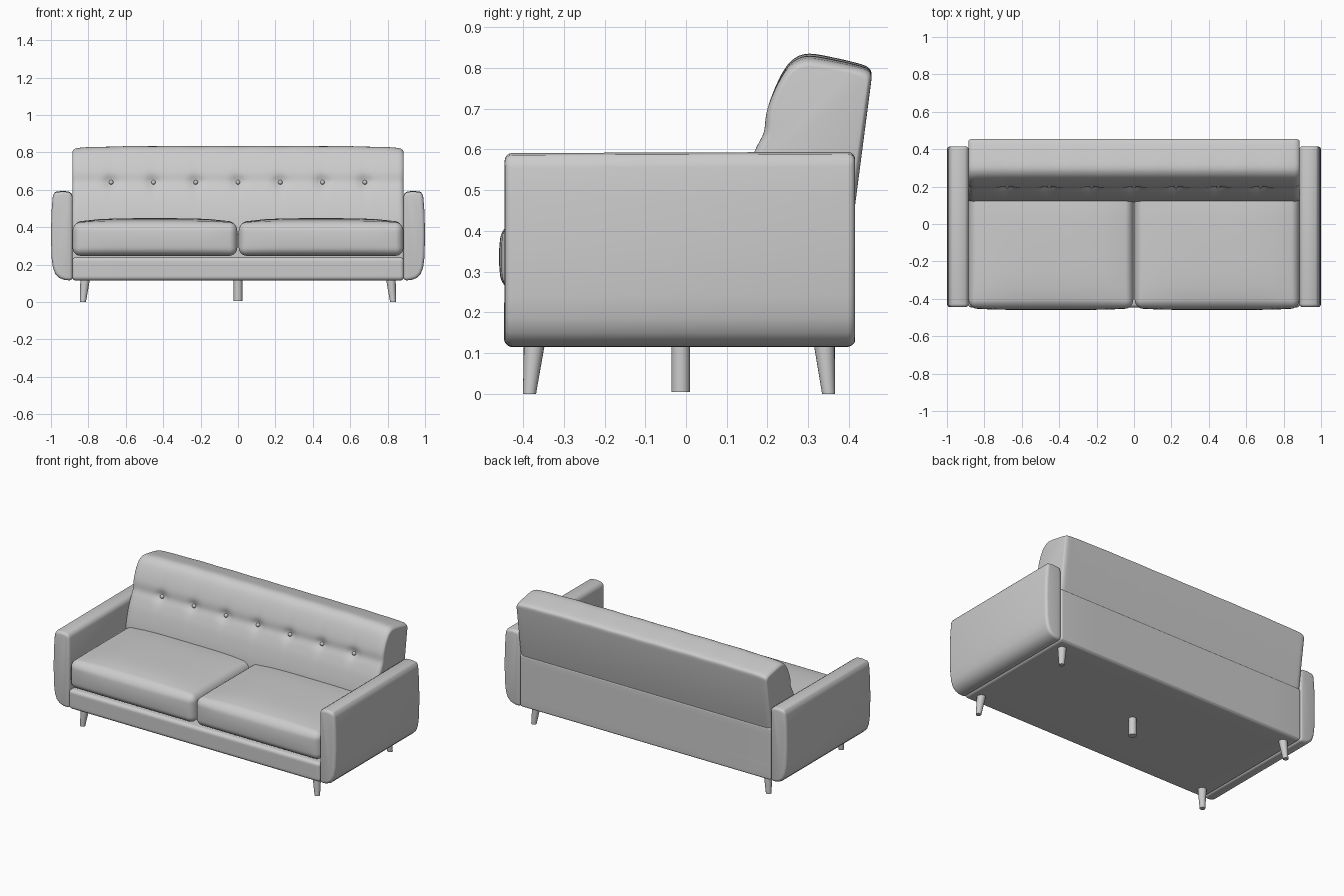
import bpy, bmesh, math
from mathutils import Vector

if "Cube" in bpy.data.objects:
    bpy.data.objects.remove(bpy.data.objects["Cube"], do_unlink=True)

fabric = bpy.data.materials.new("light_grey")
fabric.use_nodes = True
GREY = (0.6, 0.6, 0.6, 1)
fabric.diffuse_color = GREY
fabric.node_tree.nodes["Principled BSDF"].inputs["Base Color"].default_value = GREY


def finish(name, bm, bevel=0):
    """Turn a bmesh into a smooth-shaded object."""
    bmesh.ops.recalc_face_normals(bm, faces=bm.faces)
    mesh = bpy.data.meshes.new(name)
    bm.to_mesh(mesh)
    bm.free()
    mesh.materials.append(fabric)
    ob = bpy.data.objects.new(name, mesh)
    bpy.context.collection.objects.link(ob)
    bpy.ops.object.select_all(action='DESELECT')
    ob.select_set(True)
    bpy.context.view_layer.objects.active = ob
    if bevel:
        mod = ob.modifiers.new("Soft edges", 'BEVEL')
        mod.width, mod.segments = bevel, 4
        mod.limit_method, mod.angle_limit = 'ANGLE', math.radians(40)
        bpy.ops.object.modifier_apply(modifier=mod.name)
    bpy.ops.object.shade_smooth_by_angle(angle=math.radians(40))
    return ob


def soft_box(name, low, high, r, crown=0, bulge=0):
    """Rounded box, optionally with a crowned top and a bulging front."""
    low, high = Vector(low), Vector(high)
    mid, half = (low + high) / 2, (high - low) / 2
    bm = bmesh.new()
    bmesh.ops.create_cube(bm, size=2)
    bmesh.ops.subdivide_edges(bm, edges=bm.edges[:], cuts=15, use_grid_fill=True)
    for v in bm.verts:
        core, off = Vector(), Vector()
        for i, u in enumerate(v.co):
            t = abs(u) * 2
            core[i] = math.copysign(min(t, 1) * (half[i] - r), u)
            off[i] = math.copysign(r * math.tan(math.pi / 4 * max(t - 1, 0)), u)
        p = core + off.normalized() * r
        a, b, c = (p[i] / half[i] for i in range(3))
        p.z += crown * max(c, 0) * (1 - a ** 4) * (1 - b ** 4)
        p.y -= bulge * max(-b, 0) * (1 - a ** 6) * (1 - c * c)
        v.co = mid + p
    return finish(name, bm)


def smooth_path(pts, steps=4):
    """Catmull-Rom curve through 2D points."""
    pts = [Vector(p) for p in pts]
    ext = [pts[0]] + pts + [pts[-1]]
    out = []
    for a, b, c, d in zip(ext, ext[1:], ext[2:], ext[3:]):
        for k in range(steps):
            t = k / steps
            out.append(b + (c - a) * t / 2 + (2 * a - 5 * b + 4 * c - d) * t * t / 2
                       + (3 * b - a - 3 * c + d) * t ** 3 / 2)
    return out + [pts[-1]]


# Frame, lower back panel and the two seat cushions
soft_box("base", (-0.888, -0.447, 0.115), (0.888, 0.415, 0.24), 0.022)
soft_box("back_panel", (-0.886, 0.2, 0.12), (0.886, 0.415, 0.452), 0.012)
for side, x0, x1 in (("right", -0.884, -0.004), ("left", 0.004, 0.884)):
    soft_box(side + "_seat_cushion", (x0, -0.448, 0.247), (x1, 0.22, 0.424), 0.042,
             crown=0.024, bulge=0.011)

# Arms: cross-section pulled from front to back
ARM = [(0.884, 0.115), (0.925, 0.117), (0.955, 0.128), (0.977, 0.15), (0.99, 0.185),
       (0.997, 0.24), (1.0, 0.36), (0.997, 0.48), (0.99, 0.572), (0.976, 0.586),
       (0.94, 0.591), (0.905, 0.588), (0.89, 0.578), (0.884, 0.56)]
for side, s in (("right", -1), ("left", 1)):
    bm = bmesh.new()
    cap = bm.faces.new([bm.verts.new((s * x, -0.445, z)) for x, z in ARM])
    ext = bmesh.ops.extrude_face_region(bm, geom=[cap])["geom"]
    for v in ext:
        if isinstance(v, bmesh.types.BMVert):
            v.co.y = 0.415
            v.co.z += 0.003 if v.co.z > 0.5 else 0
    if not cap.is_valid or len(bm.faces) < len(ARM) + 2:
        bm.faces.new([v for v in bm.verts if v.co.y < 0])
    finish(side + "_arm", bm, bevel=0.018)

# Tufted backrest: side profile swept across the width
FRONT = [(0.115, 0.36), (0.125, 0.45), (0.147, 0.54), (0.168, 0.595), (0.188, 0.645),
         (0.2, 0.7), (0.22, 0.755), (0.245, 0.802), (0.272, 0.827), (0.305, 0.835),
         (0.36, 0.826), (0.42, 0.812), (0.446, 0.802), (0.455, 0.788), (0.453, 0.76)]
profile = smooth_path(FRONT) + [Vector((0.413, 0.448)), Vector((0.38, 0.36))]
HALF, ROUND, PITCH, TUFT_Z = 0.885, 0.03, 0.226, 0.64
edge = [HALF - ROUND * (1 - math.cos(k * math.pi / 12)) for k in range(7)]
inner = [HALF - ROUND - k * (HALF - ROUND) / 48 for k in range(1, 49)]
stations = edge + inner
stations = stations + [-x for x in reversed(stations[:-1])]
centre = Vector((0.31, 0.58))


def back_point(x, p):
    e = max(0, abs(x) - HALF + ROUND) / ROUND
    inset = 0.02 * (1 - math.sqrt(max(0, 1 - e * e)))
    y, z = p + (centre - p).normalized() * inset
    nearest = max(-3, min(3, round(x / PITCH)))
    dx, dz = x - nearest * PITCH, z - TUFT_Z
    if y < 0.3:
        dip = 0.016 * math.exp(-(dx / 0.035) ** 2 - (dz / 0.03) ** 2)
        dip += 0.004 * math.exp(-(dz / 0.025) ** 2)
        dip += 0.004 * math.exp(-(dx / 0.02) ** 2 - (dz / 0.09) ** 2)
        y += dip
    if z > 0.7:
        wave = 0.002 * (1 - math.cos(2 * math.pi * x / PITCH)) / 2
        z -= (0.012 * (abs(x) / HALF) ** 6 + 0.002 - wave) * (z - 0.7) / 0.13
    return x, y, z


bm = bmesh.new()
rings = [[bm.verts.new(back_point(x, p)) for p in profile] for x in stations]
n = len(profile)
for r0, r1 in zip(rings, rings[1:]):
    for i in range(n):
        j = (i + 1) % n
        bm.faces.new((r0[i], r0[j], r1[j], r1[i]))
bm.faces.new(rings[0])
bm.faces.new(rings[-1])
finish("backrest", bm)

# Buttons in the tufts
for k in range(-3, 4):
    bm = bmesh.new()
    bmesh.ops.create_uvsphere(bm, u_segments=16, v_segments=10, radius=0.012)
    bmesh.ops.translate(bm, verts=bm.verts, vec=(k * PITCH, 0.203, TUFT_Z))
    finish(f"button_{k + 4}", bm)


def leg(name, top, bottom, r_top, r_bottom):
    bm = bmesh.new()
    bmesh.ops.create_cone(bm, cap_ends=True, segments=20, radius1=r_bottom,
                          radius2=r_top, depth=1)
    for v in bm.verts:
        end = top if v.co.z > 0 else bottom
        v.co = Vector((v.co.x, v.co.y, 0)) + Vector(end)
    finish(name, bm)


# Splayed tapered corner legs and a straight middle leg
for side, s in (("right", -1), ("left", 1)):
    leg(side + "_front_leg", (s * 0.817, -0.372, 0.125), (s * 0.829, -0.384, 0), 0.026, 0.016)
    leg(side + "_back_leg", (s * 0.817, 0.339, 0.125), (s * 0.829, 0.35, 0), 0.026, 0.016)
leg("middle_leg", (0, -0.013, 0.125), (0, -0.013, 0.005), 0.023, 0.023)
